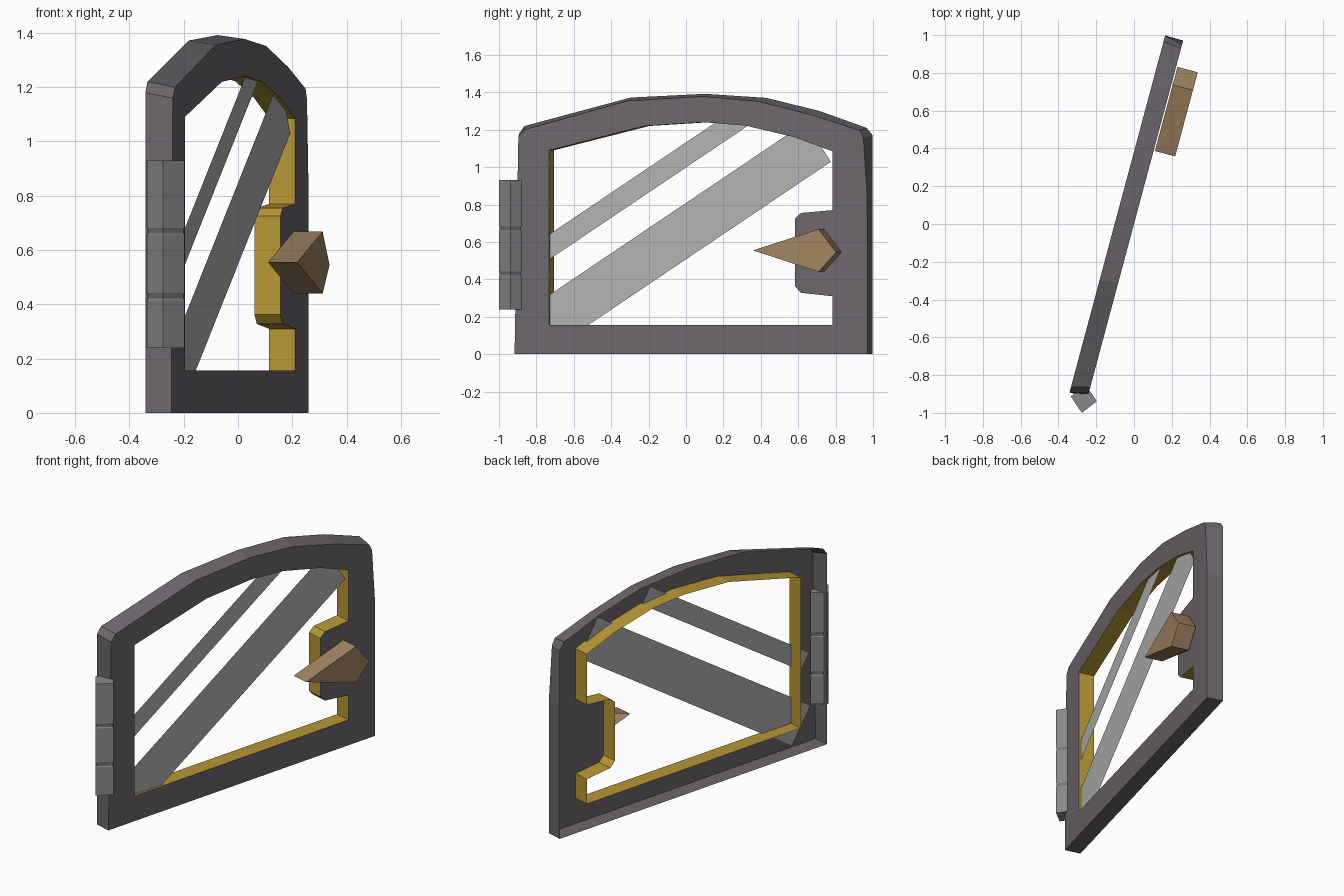
import bpy, bmesh, math
from mathutils import Vector

if "Cube" in bpy.data.objects:
    bpy.data.objects.remove(bpy.data.objects["Cube"])

S, C = math.sin(math.radians(15)), math.cos(math.radians(15))


def P(u, n, z):
    """Door space (along, out of the front, up) to world."""
    return Vector((S * u + C * n, C * u - S * n, z))


def material(name, rgb):
    m = bpy.data.materials.new(name)
    m.diffuse_color = (*rgb, 1)
    m.use_nodes = True
    m.node_tree.nodes["Principled BSDF"].inputs["Base Color"].default_value = m.diffuse_color
    return m


def finish(bm, name, mats):
    me = bpy.data.meshes.new(name)
    bm.to_mesh(me)
    bm.free()
    for m in mats:
        me.materials.append(m)
    ob = bpy.data.objects.new(name, me)
    bpy.context.collection.objects.link(ob)
    return ob


def loop(bm, pts, n):
    return [bm.verts.new(P(u, n, z)) for u, z in pts]


def bridge(bm, a, b, mat=0):
    for i in range(len(a)):
        j = (i + 1) % len(a)
        bm.faces.new((a[i], a[j], b[j], b[i])).material_index = mat


def face_front(bm):
    """Consistent normals, with the front pointing out of the door."""
    bmesh.ops.recalc_face_normals(bm, faces=bm.faces[:])
    out = P(0, 1, 0)
    if sum(f.normal.dot(out) * f.calc_area() for f in bm.faces) < 0:
        bmesh.ops.reverse_faces(bm, faces=bm.faces[:])


iron = material("iron", (0.15, 0.135, 0.15))
gold = material("gold_edge", (0.48, 0.31, 0.035))
brass = material("brass", (0.36, 0.23, 0.12))
hinge_grey = material("hinge_grey", (0.25, 0.25, 0.26))
groove_grey = material("groove_grey", (0.16, 0.16, 0.17))
streak_grey = material("streak_grey", (0.45, 0.45, 0.45))

# Frame: arched front, outer rim and gold inner rim, hollow at the back
outer_front = [(-.949, 0), (-.928, 1.16), (-.895, 1.20), (-.32, 1.355), (.09, 1.378), (.40, 1.352),
               (.711, 1.275), (.962, 1.195), (.982, 1.155), (1.003, .84), (1.005, 0)]
outer_back = [(-.949, 0), (-.95, 1.18), (-.92, 1.22), (-.333, 1.372), (.08, 1.392), (.42, 1.37),
              (.713, 1.30), (.973, 1.21), (1.007, 1.17), (1.007, .84), (1.007, 0)]
inner = [(-.758, .157), (-.758, 1.09), (-.23, 1.22), (.10, 1.24), (.33, 1.222), (.60, 1.16), (.81, 1.085),
         (.81, .77), (.637, .755), (.603, .725), (.603, .363), (.637, .328), (.81, .31), (.81, .157)]
bm = bmesh.new()
of, inn = loop(bm, outer_front, 0), loop(bm, inner, 0)
edges = [bm.edges.new((l[i - 1], l[i])) for l in (of, inn) for i in range(len(l))]
bmesh.ops.triangle_fill(bm, use_beauty=True, edges=edges, normal=P(0, 1, 0))
bridge(bm, of, loop(bm, outer_back, -.099))
bridge(bm, inn, loop(bm, inner, -.099), 1)
face_front(bm)
finish(bm, "door_frame", [iron, gold])

# Latch handle: pointed profile, open against the door
profile = [(.402, .555), (.765, .668), (.863, .545), (.765, .44)]
bm = bmesh.new()
front = loop(bm, profile, .118)
bm.faces.new(front)
bridge(bm, front, loop(bm, profile, .007))
face_front(bm)
finish(bm, "latch_handle", [brass])

# Glass streaks: slanted flat strips reaching into the hollow frame
SLOPE = .65


def streak(name, u0, u1, c_top, c_low):
    du = (c_top - c_low) * SLOPE / (1 + SLOPE ** 2)
    pts = [(u, SLOPE * u + c) for u, c in
           ((u0, c_top), (u1, c_top), (u1 + du, c_low), (u0 + du, c_low))]
    bm = bmesh.new()
    bm.faces.new(loop(bm, pts, -.015))
    face_front(bm)
    finish(bm, name, [streak_grey])


streak("glass_streak_wide", -.90, .66, .811, .51)
streak("glass_streak_narrow", -.89, .275, 1.135, 1.001)

# Hinge: square post with two shallow grooves
corners = [(-.335, -.913), (-.276, -1.0), (-.197, -.938), (-.256, -.851)]
mid = Vector((sum(c[0] for c in corners) / 4, sum(c[1] for c in corners) / 4))
levels = [(.24, 1)]
for z in (.415, .655):
    levels += [(z, 1), (z + .006, .95), (z + .021, .95), (z + .027, 1)]
levels.append((.93, 1))
bm = bmesh.new()
rings = [[bm.verts.new((*(mid + (Vector(c) - mid) * s), z)) for c in corners] for z, s in levels]
for i in range(len(rings) - 1):
    bridge(bm, rings[i], rings[i + 1], 1 if levels[i][1] < 1 and levels[i + 1][1] < 1 else 0)
bm.faces.new(rings[0])
bm.faces.new(rings[-1])
bmesh.ops.recalc_face_normals(bm, faces=bm.faces[:])
finish(bm, "hinge", [hinge_grey, groove_grey])
